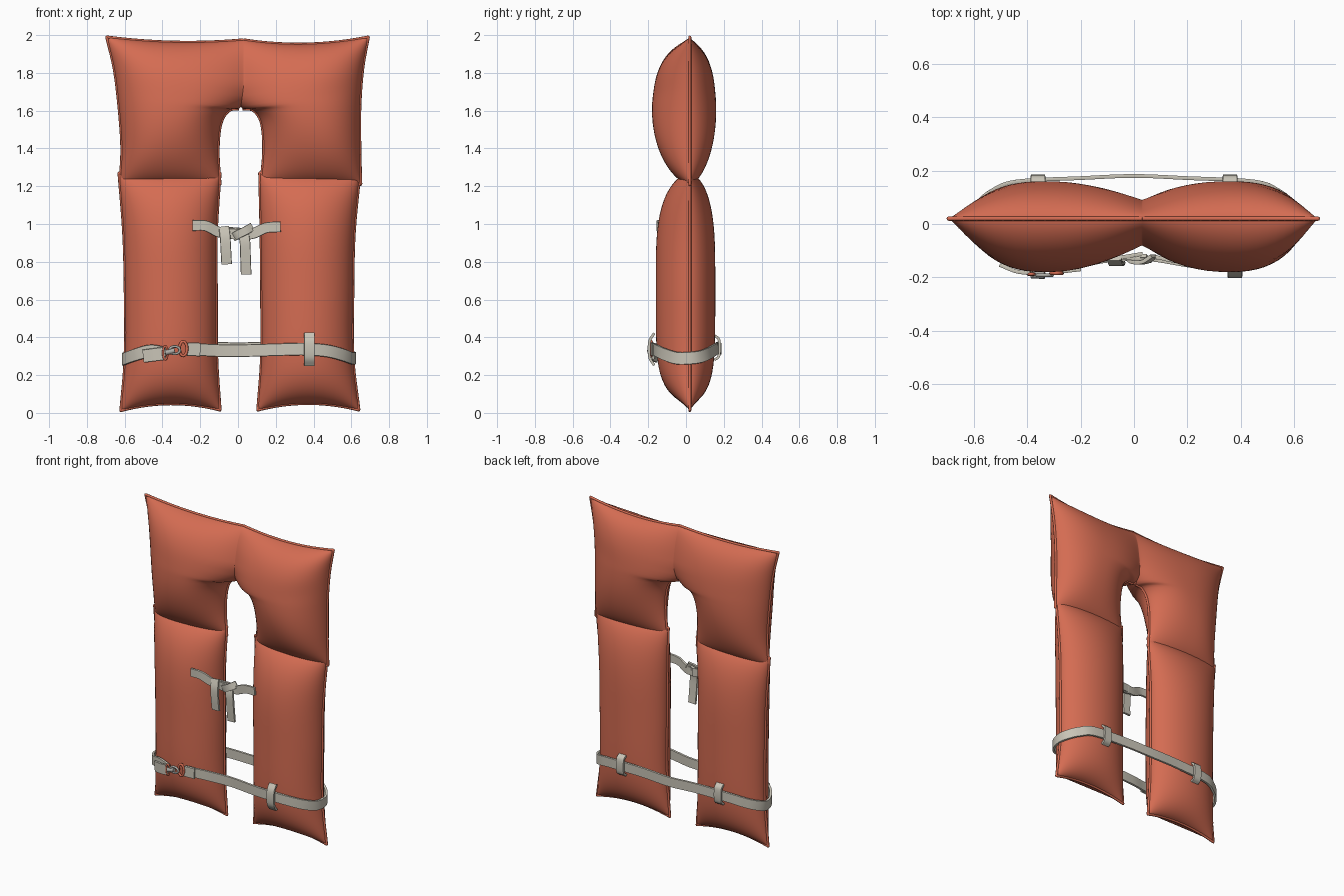
import bpy, bmesh, math
from mathutils import Vector as V

if "Cube" in bpy.data.objects:
    bpy.data.objects.remove(bpy.data.objects["Cube"])


def material(name, col):
    m = bpy.data.materials.new(name)
    m.diffuse_color = (*col, 1)
    m.use_nodes = True
    m.node_tree.nodes["Principled BSDF"].inputs["Base Color"].default_value = m.diffuse_color
    return m


ORANGE = material("orange fabric", (0.66, 0.15, 0.085))
WEB = material("grey webbing", (0.58, 0.55, 0.47))
METAL = material("buckle grey", (0.42, 0.41, 0.38))
SEAM_Y = 0.02


def finish(bm, name, mat, angle=50):
    bmesh.ops.recalc_face_normals(bm, faces=bm.faces)
    me = bpy.data.meshes.new(name)
    bm.to_mesh(me)
    bm.free()
    ob = bpy.data.objects.new(name, me)
    bpy.context.collection.objects.link(ob)
    me.materials.append(mat)
    bpy.ops.object.select_all(action='DESELECT')
    ob.select_set(True)
    bpy.context.view_layer.objects.active = ob
    bpy.ops.object.shade_smooth_by_angle(angle=math.radians(angle))
    return ob


def spline(pts, t):
    """Catmull-Rom through pts, t in 0..1"""
    n = len(pts) - 1
    i = min(int(t * n), n - 1)
    f = t * n - i
    b, c = V(pts[i]), V(pts[i + 1])
    a = V(pts[i - 1]) if i > 0 else 2 * b - c
    d = V(pts[i + 2]) if i + 2 <= n else 2 * c - b
    return 0.5 * (2 * b + (c - a) * f + (2 * a - 5 * b + 4 * c - d) * f * f
                  + (3 * b - a - 3 * c + d) * f ** 3)


def bulge(t, a, b):
    return max(0.0, 1 - abs(2 * t - 1) ** a) ** b


def pillow(bm, outer, inner, front, back, pu, pv, sag_top, sag_bot, v0=None):
    """Two puffed sheets between an outer and an inner edge; returns the seam outline"""
    NU, NV = 28, 48

    def flat(u, v):
        p = spline(outer, v).lerp(spline(inner, v), u)
        s = 4 * u * (1 - u)
        return V((p[0], SEAM_Y, p[1] - sag_top * s * v ** 6 + sag_bot * s * (1 - v) ** 6))

    us = [(1 - math.cos(math.pi * i / NU)) / 2 for i in range(NU + 1)]
    vs = [(1 - math.cos(math.pi * j / NV)) / 2 for j in range(NV + 1)]
    for depth in (-front, back):
        grid = []
        for v in vs:
            row = []
            for u in us:
                g = bulge(u, *pu)
                if v0 and u > 0.5 and v > v0:      # stays puffed at the centre seam
                    k = 0.32 * min(1, (v - v0) / 0.12) ** 0.7
                    g = math.sqrt(g * g * (1 - k) + k)
                p = flat(u, v)
                p.y += depth * g * bulge(v, *pv)
                row.append(bm.verts.new(p))
            grid.append(row)
        for j in range(NV):
            for i in range(NU):
                bm.faces.new((grid[j][i], grid[j][i + 1], grid[j + 1][i + 1], grid[j + 1][i]))
    line = [flat(1, v) for v in reversed(vs) if not v0 or v <= v0]
    line += [flat(u, 0) for u in reversed(us)] + [flat(0, v) for v in vs] + [flat(u, 1) for u in us]
    return line


def tube(name, pts, r, mat, closed=False):
    cu = bpy.data.curves.new(name, 'CURVE')
    cu.dimensions = '3D'
    cu.bevel_depth = r
    cu.bevel_resolution = 2
    cu.use_fill_caps = True
    s = cu.splines.new('POLY')
    s.points.add(len(pts) - 1)
    for q, p in zip(s.points, pts):
        q.co = (*p, 1)
    s.use_cyclic_u = closed
    cu.materials.append(mat)
    ob = bpy.data.objects.new(name, cu)
    bpy.context.collection.objects.link(ob)


def ribbon(name, pts, w, up=(0, 0, 1), t=0.014, n=8):
    """Flat webbing swept along a smoothed path"""
    N = (len(pts) - 1) * n
    P = [spline(pts, i / N) for i in range(N + 1)]
    bm = bmesh.new()
    rings = []
    for i, p in enumerate(P):
        tan = (P[min(i + 1, N)] - P[max(i - 1, 0)]).normalized()
        side = (V(up) - tan * V(up).dot(tan)).normalized()
        nor = tan.cross(side) * t / 2
        side *= w / 2
        rings.append([bm.verts.new(p + a) for a in
                      (side * .93 + nor, side, side * .93 - nor, -side * .93 - nor, -side, -side * .93 + nor)])
    for a, b in zip(rings, rings[1:]):
        for k in range(6):
            bm.faces.new((a[k], a[(k + 1) % 6], b[(k + 1) % 6], b[k]))
    bm.faces.new(rings[0])
    bm.faces.new(rings[-1])
    return finish(bm, name, WEB)


# upper collar: two pillows meeting at the centre seam, with the neck opening below
centre = [(.015, 1.62), (.03, 1.74), (.03, 1.86), (.03, 1.975)]
bm = bmesh.new()
l1 = pillow(bm, [(-.625, 1.21), (-.615, 1.4), (-.63, 1.62), (-.655, 1.82), (-.695, 1.99)],
            [(-.095, 1.21), (-.105, 1.36), (-.10, 1.48), (-.08, 1.56), (-.04, 1.605)] + centre,
            .2, .14, (2.3, .6), (2.5, .6), .02, 0, .625)
l2 = pillow(bm, [(.65, 1.21), (.645, 1.4), (.645, 1.62), (.66, 1.82), (.69, 1.99)],
            [(.12, 1.21), (.135, 1.36), (.133, 1.48), (.115, 1.56), (.075, 1.605)] + centre,
            .2, .14, (2.3, .6), (2.5, .6), .03, 0, .625)
bmesh.ops.remove_doubles(bm, verts=bm.verts, dist=0.0004)
finish(bm, "collar_pillows", ORANGE)
tube("collar_left_piping", l1, .008, ORANGE)
tube("collar_right_piping", l2, .008, ORANGE)

# lower chest pillows
for side, outer, inner in (
        ("left", [(-.62, .012), (-.597, .3), (-.597, .65), (-.605, .95), (-.63, 1.27)],
         [(-.095, .015), (-.113, .3), (-.115, .65), (-.115, .95), (-.095, 1.27)]),
        ("right", [(.64, .015), (.608, .3), (.608, .65), (.615, .95), (.645, 1.27)],
         [(.105, .015), (.125, .3), (.125, .65), (.122, .95), (.115, 1.27)])):
    bm = bmesh.new()
    line = pillow(bm, outer, inner, .18, .135, (2, .55), (4, .6), 0, .035)
    bmesh.ops.remove_doubles(bm, verts=bm.verts, dist=0.0004)
    finish(bm, "chest_pillow_" + side, ORANGE)
    tube(side + "_piping", line, .008, ORANGE, True)


# waist belt: starts at the buckle, round the left side, across the back, round the right side
def wrap(cx, deg):
    a = math.radians(deg)
    c, s = math.cos(a), math.sin(a)
    z = (.338 if s < 0 else .345) - .055 * c * c
    return (cx + .252 * c, SEAM_Y + (.19 if s < 0 else .148) * s, z)


belt = [(-.385, -.174, .315)] + [wrap(-.355, -d) for d in (115, 138, 160, 180, 202, 224, 250)]
belt += [(-.2, .172, .345), (0, .18, .34), (.2, .172, .345)]
belt += [wrap(.365, d) for d in (70, 44, 22, 0, -20, -42, -65, -92)]
belt += [(.22, -.158, .335), (.05, -.132, .33), (-.1, -.138, .33), (-.2, -.158, .335), (-.265, -.17, .338)]
ribbon("waist_belt", belt, .066)
# doubled strap ends beside the buckle
ribbon("belt_end_left", [(-.385, -.184, .315), (-.44, -.178, .308), (-.5, -.155, .3)], .07)
ribbon("belt_end_right", [(-.268, -.178, .338), (-.2, -.17, .335)], .072)

# buckle: ring and snap hook
ring = [(-.29 + .02 * math.cos(a), -.184, .34 + .038 * math.sin(a))
        for a in [i * math.tau / 20 for i in range(20)]]
tube("belt_ring", ring, .008, ORANGE, True)
bar = [(-.385 + .012 * math.cos(a), -.188, .318 + .036 * math.sin(a))
       for a in [i * math.tau / 16 for i in range(16)]]
tube("hook_ring", bar, .006, ORANGE, True)
tube("snap_hook_shank", [(-.385, -.19, .318), (-.335, -.192, .33)], .014, METAL)
tube("snap_hook", [(-.335 + .028 * math.cos(a), -.192, .332 + .02 * math.sin(a))
                   for a in [i * math.tau / 14 for i in range(14)]], .007, METAL, True)

# belt loops, one in front and two behind
for name, x, y, d, z, h in (("front", .378, -.168, -.025, .337, .085),
                            ("back_left", -.36, .15, .025, .345, .065),
                            ("back_right", .36, .15, .025, .345, .065)):
    ribbon("belt_loop_" + name, [(x, y, z - h), (x, y + d, z - .04), (x, y + d, z + .04), (x, y, z + h)],
           .056, (1, 0, 0))

# knotted chest tie with two hanging tails
ribbon("tie_left", [(-.24, -.15, .992), (-.17, -.148, .99), (-.1, -.132, .957),
                    (-.03, -.122, .955), (.03, -.112, .95)], .056)
ribbon("tie_right", [(.225, -.142, .985), (.15, -.138, .98), (.08, -.125, .95),
                     (.02, -.13, .945), (-.06, -.125, .95)], .056)
ribbon("tie_knot", [(-.025, -.122, .93), (.0, -.142, .945), (.04, -.142, .965), (.075, -.12, .985)],
       .045, (-.5, 0, .85))
ribbon("tie_tail_left", [(-.075, -.13, .985), (-.068, -.148, .93), (-.064, -.15, .86), (-.06, -.145, .787)],
       .056, (1, 0, 0))
ribbon("tie_tail_right", [(.02, -.12, .975), (.036, -.138, .91), (.04, -.135, .82), (.043, -.128, .733)],
       .056, (1, 0, 0))
